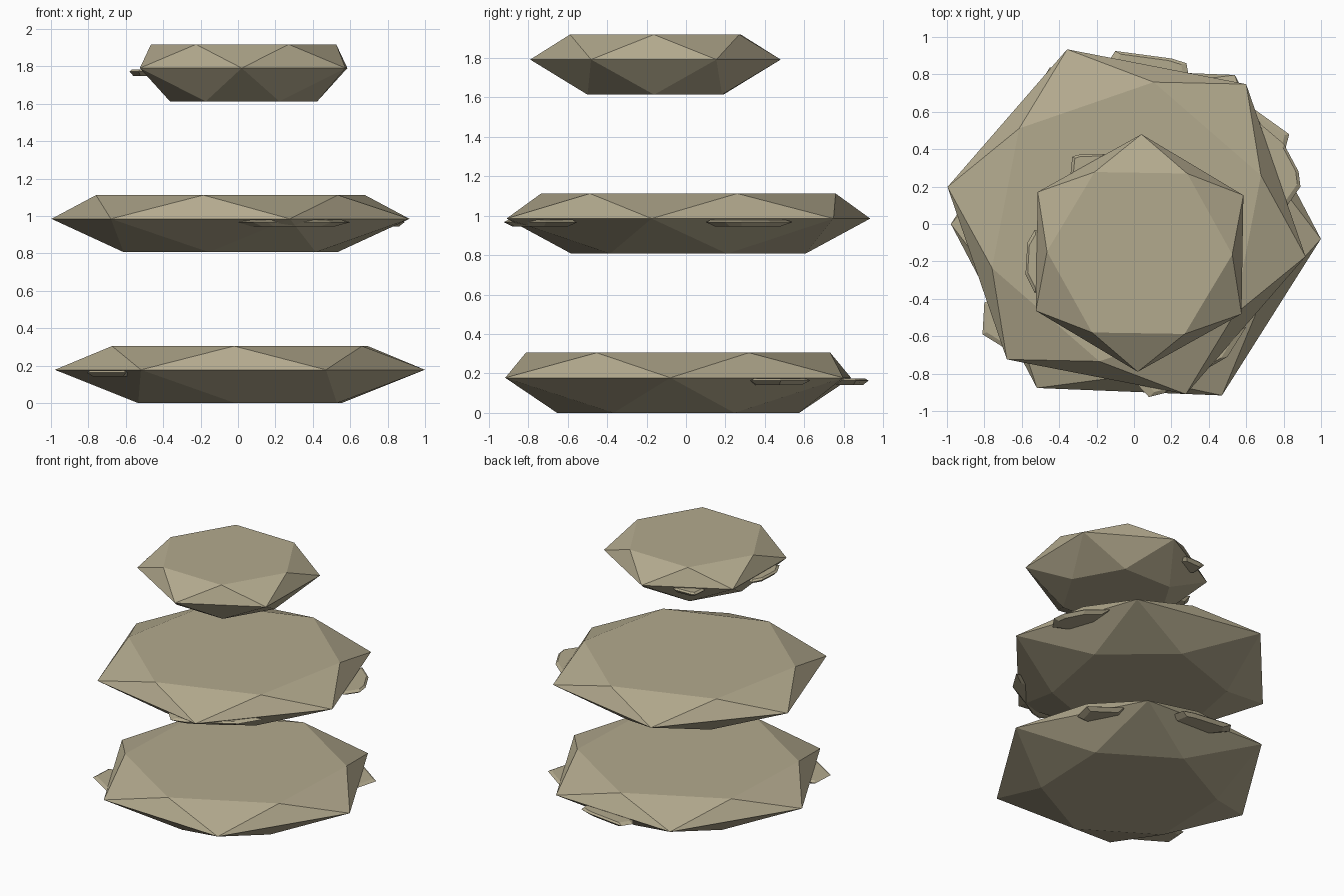
import bpy, bmesh
from math import cos, sin, radians

if "Cube" in bpy.data.objects:
    bpy.data.objects.remove(bpy.data.objects["Cube"])

stone = bpy.data.materials.new("stone")
stone.diffuse_color = (0.45, 0.40, 0.27, 1)
stone.use_nodes = True
stone.node_tree.nodes["Principled BSDF"].inputs["Base Color"].default_value = stone.diffuse_color


def hull(name, points):
    """Faceted convex block around a set of points."""
    bm = bmesh.new()
    for p in points:
        bm.verts.new(p)
    bmesh.ops.convex_hull(bm, input=bm.verts[:])
    bmesh.ops.dissolve_limit(bm, angle_limit=radians(1), verts=bm.verts[:], edges=bm.edges[:])
    bmesh.ops.recalc_face_normals(bm, faces=bm.faces[:])
    mesh = bpy.data.meshes.new(name)
    bm.to_mesh(mesh)
    bm.free()
    mesh.materials.append(stone)
    bpy.context.collection.objects.link(bpy.data.objects.new(name, mesh))


def ring(cx, cy, z, r, turn):
    return [(cx + r * cos(radians(turn + 60 * i)),
             cy + r * sin(radians(turn + 60 * i)), z) for i in range(6)]


def slab(name, cx, cy, z, r, turn):
    """Six-sided slab: wide girdle, smaller twisted top and bottom."""
    hull(name, ring(cx, cy, z, r * 0.62, turn + 30)
         + ring(cx, cy, z + 0.178, r, turn)
         + ring(cx, cy, z + 0.305, r * 0.78, turn + 30))


def chip(name, z, outline):
    """Thin flake poking out of a slab's girdle."""
    cx = sum(p[0] for p in outline) / len(outline)
    cy = sum(p[1] for p in outline) / len(outline)
    pts = []
    for k, dz in ((0.75, -0.022), (1, 0), (0.85, 0.012)):
        pts += [(cx + (x - cx) * k, cy + (y - cy) * k, z + dz) for x, y in outline]
    hull(name, pts)


# Three floating slabs
slab("bottom_slab", 0.01, -0.04, 0.0, 0.99, -2.3)
slab("middle_slab", -0.04, 0.012, 0.807, 0.975, -11)
slab("top_slab", 0.03, -0.155, 1.613, 0.635, 29.1)

# Chips on the bottom slab
chip("bottom_back_chip", 0.163, [(-0.15, 0.85), (-0.10, 0.925), (0.20, 0.885),
                                 (0.28, 0.86), (0.30, 0.75), (0.05, 0.6)])
chip("bottom_right_chip", 0.163, [(0.83, 0.48), (0.79, 0.33), (0.62, 0.63),
                                  (0.50, 0.50), (0.60, 0.30)])
chip("bottom_left_chip", 0.163, [(-0.81, -0.59), (-0.80, -0.42), (-0.60, -0.72),
                                 (-0.50, -0.50), (-0.60, -0.35)])

# Chips on the middle slab
chip("middle_right_chip", 0.967, [(0.67, 0.54), (0.80, 0.43), (0.88, 0.28),
                                  (0.89, 0.20), (0.82, 0.10), (0.60, 0.20)])
chip("middle_front_chip", 0.967, [(0.0, -0.84), (0.08, -0.925), (0.16, -0.905),
                                  (0.50, -0.71), (0.60, -0.55), (0.30, -0.55)])

# Chips on the top slab
chip("top_left_chip", 1.772, [(-0.53, -0.03), (-0.57, -0.10), (-0.58, -0.27),
                              (-0.53, -0.37), (-0.40, -0.30), (-0.40, -0.10)])
chip("top_back_chip", 1.772, [(-0.34, 0.26), (-0.33, 0.36), (-0.30, 0.37),
                              (-0.16, 0.375), (-0.10, 0.30), (-0.20, 0.15)])
